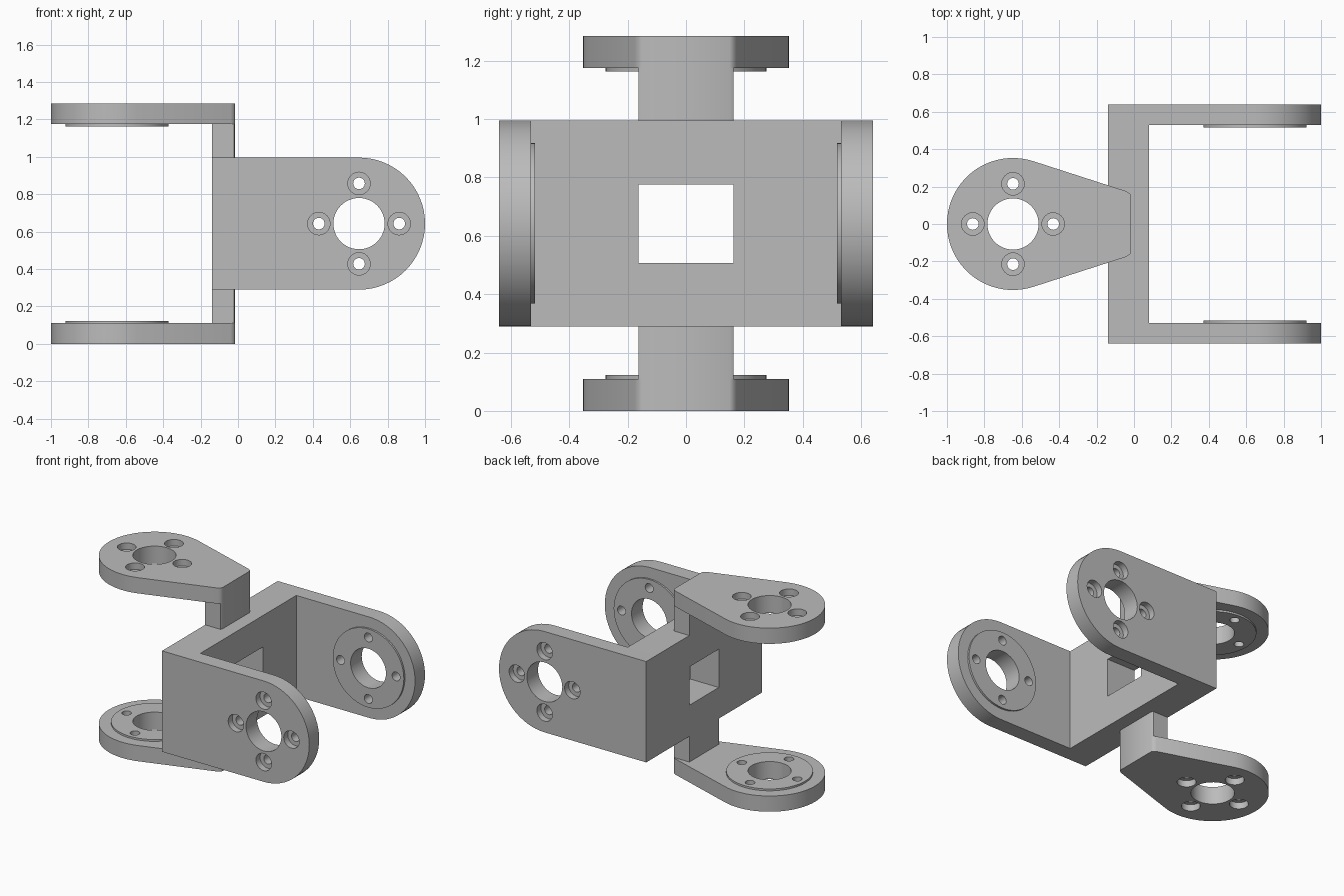
import bpy, bmesh
from math import sin, cos, radians, pi
from mathutils import Matrix, Vector

cube = bpy.data.objects.get("Cube")
if cube:
    bpy.data.objects.remove(cube, do_unlink=True)

grey = bpy.data.materials.new("plain grey")
grey.use_nodes = True
grey.diffuse_color = (0.5, 0.5, 0.5, 1)
grey.node_tree.nodes["Principled BSDF"].inputs["Base Color"].default_value = (0.5, 0.5, 0.5, 1)

THICK, BOSS, REACH, R = 0.11, 0.123, 0.647, 0.353
HEIGHT, MID, HALF = 1.285, 0.6425, 0.64


def arc(r, start, end, steps, u=0, v=0):
    """Points on an arc, angles in degrees."""
    angles = [radians(start + (end - start) * i / steps) for i in range(steps + 1)]
    return [(u + r * cos(a), v + r * sin(a)) for a in angles]


def circle(r, u=0, v=0, steps=48):
    return arc(r, 0, 360, steps, u, v)[:-1]


def prisms(name, outlines, low, high, frame):
    """Extrude closed outlines from low to high along the frame's third axis."""
    bm = bmesh.new()
    for outline in outlines:
        base = bm.faces.new([bm.verts.new((u, v, low)) for u, v in outline])
        out = bmesh.ops.extrude_face_region(bm, geom=[base])["geom"]
        top = [g for g in out if isinstance(g, bmesh.types.BMVert)]
        bmesh.ops.translate(bm, verts=top, vec=(0, 0, high - low))
    bmesh.ops.transform(bm, matrix=frame, verts=bm.verts)
    bmesh.ops.recalc_face_normals(bm, faces=bm.faces)
    mesh = bpy.data.meshes.new(name)
    bm.to_mesh(mesh)
    bm.free()
    mesh.materials.append(grey)
    obj = bpy.data.objects.new(name, mesh)
    bpy.context.collection.objects.link(obj)
    return obj


def cut(obj, cutters):
    """Subtract the cutters and keep the result as plain mesh."""
    for cutter in cutters:
        cutter.hide_render = True
        mod = obj.modifiers.new("cut", 'BOOLEAN')
        mod.operation, mod.solver, mod.object = 'DIFFERENCE', 'EXACT', cutter
    deps = bpy.context.evaluated_depsgraph_get()
    mesh = bpy.data.meshes.new_from_object(obj.evaluated_get(deps))
    obj.modifiers.clear()
    obj.data = mesh


def axes(origin, u, v, w):
    m = Matrix((u, v, w)).transposed().to_4x4()
    m.translation = Vector(origin)
    return m


def mirrored(points):
    """Complete a half outline across the centre line."""
    return points + [(u, -v) for u, v in reversed(points)]


def arm(name, outline, frame):
    """Plate with a raised inner boss, a centre bore and four counterbored holes."""
    plate = prisms(name + "_plate", [outline], 0, THICK, frame)
    boss = prisms(name + "_boss", [circle(0.275, steps=64)], THICK, BOSS, frame)
    spots = [(0.215 * cos(k * pi / 2), 0.215 * sin(k * pi / 2)) for k in range(4)]
    bores = prisms("bore_cutter", [circle(0.137)] + [circle(0.031, u, v, 24) for u, v in spots],
                   -0.1, 0.3, frame)
    sinks = prisms("counterbore_cutter", [circle(0.06, u, v, 32) for u, v in spots],
                   -0.1, 0.045, frame)
    cut(plate, [bores, sinks])
    cut(boss, [bores])
    for cutter in (bores, sinks):
        bpy.data.objects.remove(cutter, do_unlink=True)


# Side arms: straight flanks and a half-round tip
back = -REACH - 0.14
side_outline = arc(R, -90, 90, 32) + [(back, R), (back, -R)]
for name, s in (("right_arm", -1), ("left_arm", 1)):
    arm(name, side_outline, axes((REACH, s * HALF, MID), (1, 0, 0), (0, 0, 1), (0, -s, 0)))

# Upper and lower arms: tapered teardrops carried on short posts
tail = [(-0.607, 0.175), (-0.625, 0.163), (-0.632, 0.15)]
tear_outline = arc(R, -108, 108, 40) + mirrored(tail)
post_outline = mirrored([(-0.507, 0.163)] + tail[1:])
for name, z, s in (("lower", 0, 1), ("upper", HEIGHT, -1)):
    frame = axes((-REACH, 0, z), (-1, 0, 0), (0, 1, 0), (0, 0, s))
    arm(name + "_arm", tear_outline, frame)
    prisms(name + "_post", [post_outline], THICK, MID - R, frame)

# Centre wall with a rectangular window
wall_frame = axes((0, 0, MID), (0, 1, 0), (0, 0, 1), (1, 0, 0))
inner = HALF - THICK
wall = prisms("centre_wall", [mirrored([(-inner, R), (inner, R)][::-1])[:2]
                              + [(-inner, -R), (inner, -R)]], -0.14, 0.08, wall_frame)
window = prisms("window_cutter", [[(-0.163, -0.135), (0.163, -0.135), (0.163, 0.133), (-0.163, 0.133)]],
                -0.3, 0.3, wall_frame)
cut(wall, [window])
bpy.data.objects.remove(window, do_unlink=True)

# Smooth curved walls, crisp edges
bpy.ops.object.select_all(action='DESELECT')
for obj in bpy.context.collection.objects:
    if obj.type == 'MESH' and obj.data.materials and obj.data.materials[0] == grey:
        obj.select_set(True)
        bpy.context.view_layer.objects.active = obj
bpy.ops.object.shade_smooth_by_angle(angle=radians(30))
